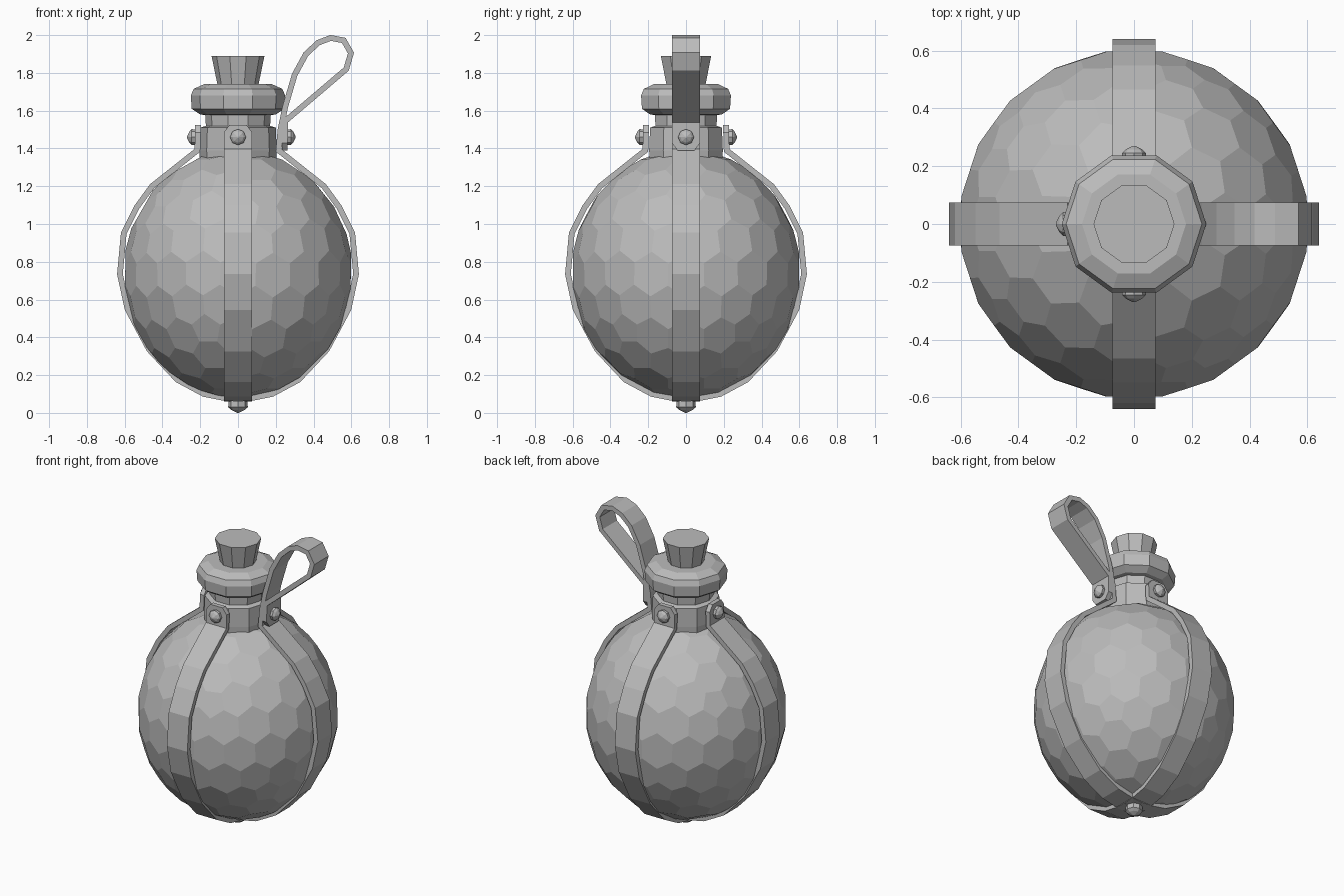
import bpy, bmesh
from math import sin, cos, tau, radians, pi
from mathutils import Vector, Matrix

cube = bpy.data.objects.get("Cube")
if cube:
    bpy.data.objects.remove(cube, do_unlink=True)

grey = bpy.data.materials.new("plain_grey")
grey.use_nodes = True
grey.diffuse_color = (0.5, 0.5, 0.5, 1)
grey.node_tree.nodes["Principled BSDF"].inputs["Base Color"].default_value = (0.5, 0.5, 0.5, 1)


def finish(name, bm, matrix=Matrix()):
    bmesh.ops.recalc_face_normals(bm, faces=bm.faces)
    bm.transform(matrix)
    mesh = bpy.data.meshes.new(name)
    bm.to_mesh(mesh)
    bm.free()
    mesh.materials.append(grey)
    obj = bpy.data.objects.new(name, mesh)
    bpy.context.collection.objects.link(obj)
    return obj


def lathe(name, profile, sides, matrix=Matrix()):
    """Closed faceted solid turned from (radius, height) pairs."""
    bm = bmesh.new()
    rings = [[bm.verts.new((r * cos(tau * i / sides), r * sin(tau * i / sides), z))
              for i in range(sides)] for r, z in profile]
    for a, b in zip(rings, rings[1:]):
        for i in range(sides):
            j = (i + 1) % sides
            bm.faces.new((a[i], a[j], b[j], b[i]))
    bm.faces.new(rings[0])
    bm.faces.new(rings[-1])
    return finish(name, bm, matrix)


def strap(name, path, turn):
    """Flat band following (x, z) points; the end of the band is chamfered."""
    pts = [Vector(p) for p in path]
    bm = bmesh.new()
    rings = []
    for i, p in enumerate(pts):
        before = (p - pts[i - 1]).normalized() if i else None
        after = (pts[i + 1] - p).normalized() if i < len(pts) - 1 else None
        along = ((before or after) + (after or before)).normalized()
        side = Vector((along.y, -along.x))
        miter = 0.015 / max(0.6, along.dot(before or after))
        half = 0.045 if i == len(pts) - 1 else 0.075
        rings.append([bm.verts.new((p.x + side.x * s * miter, w * half, p.y + side.y * s * miter))
                      for s, w in ((1, -1), (1, 1), (-1, 1), (-1, -1))])
    for a, b in zip(rings, rings[1:]):
        for i in range(4):
            j = (i + 1) % 4
            bm.faces.new((a[i], a[j], b[j], b[i]))
    bm.faces.new(rings[0])
    bm.faces.new(rings[-1])
    return finish(name, bm, Matrix.Rotation(turn, 4, "Z"))


# Round body: hexagon-faceted ball, slightly taller than wide
bpy.ops.mesh.primitive_ico_sphere_add(subdivisions=3, radius=1)
ball = bpy.context.object
centres = [f.center.normalized() for f in ball.data.polygons]
bpy.data.objects.remove(ball, do_unlink=True)
bm = bmesh.new()
for c in centres:
    bm.verts.new(c)
bmesh.ops.convex_hull(bm, input=bm.verts)
bmesh.ops.dissolve_limit(bm, angle_limit=radians(5), verts=bm.verts, edges=bm.edges)
finish("body", bm, Matrix.Translation((0, 0, 0.735)) @ Matrix.Diagonal((0.607, 0.607, 0.66, 1)))

# Neck, lip and stopper
lathe("neck", [(0.2, 1.3), (0.205, 1.39), (0.2, 1.51), (0.17, 1.52), (0.175, 1.6)], 10)
lathe("lip", [(0.16, 1.575), (0.2, 1.58), (0.245, 1.61), (0.25, 1.68),
              (0.235, 1.715), (0.18, 1.74), (0.1, 1.74)], 10)
lathe("stopper", [(0.105, 1.72), (0.14, 1.89)], 10)

# Straps hugging the body from the base to the neck
hug = [(0, 0.075), (0.08, 0.08), (0.18, 0.1), (0.32, 0.175), (0.47, 0.335), (0.585, 0.55),
       (0.625, 0.735), (0.605, 0.95), (0.535, 1.09), (0.455, 1.2), (0.215, 1.39)]
tab = [(0.212, 1.485), (0.212, 1.525)]
loop = [(0.225, 1.5), (0.25, 1.62), (0.3, 1.79), (0.36, 1.9), (0.425, 1.96), (0.49, 1.985),
        (0.56, 1.972), (0.598, 1.905), (0.573, 1.82), (0.25, 1.545), (0.248, 1.43), (0.248, 1.39)]
strap("left_strap_with_loop", hug + loop, 0)
for name, turn in (("back", 1), ("right", 2), ("front", 3)):
    strap(name + "_strap", hug + tab, turn * pi / 2)

# Rivets on the neck and under the base
rivet = [(0.04, -0.01), (0.042, 0.02), (0.03, 0.032), (0.004, 0.045)]
outward = Matrix.Rotation(pi / 2, 4, "Y")
for i, name in enumerate(("left", "back", "right", "front")):
    reach = 0.26 if i == 0 else 0.225
    place = Matrix.Rotation(i * pi / 2, 4, "Z") @ Matrix.Translation((reach, 0, 1.46)) @ outward
    lathe(name + "_rivet", rivet, 8, place)
lathe("base_rivet", [(0.05, -0.01), (0.052, 0.03), (0.035, 0.045), (0.004, 0.06)], 8,
      Matrix.Translation((0, 0, 0.06)) @ Matrix.Rotation(pi, 4, "X"))
